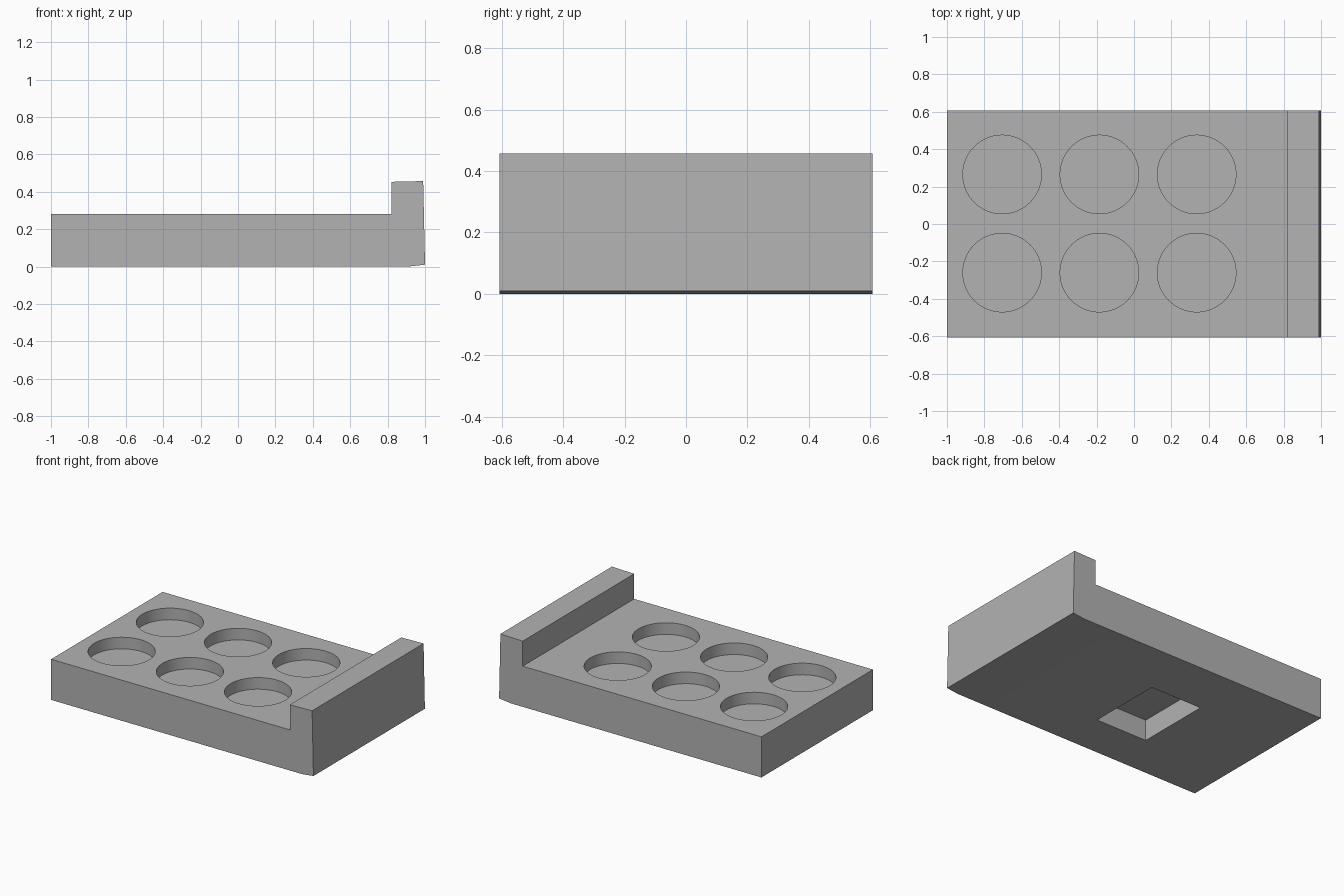
import bpy
import bmesh
from math import radians

cube = bpy.data.objects.get("Cube")
if cube:
    bpy.data.objects.remove(cube, do_unlink=True)

GREY = (0.45, 0.45, 0.45, 1.0)
grey = bpy.data.materials.new("plain grey")
grey.use_nodes = True
grey.diffuse_color = GREY
grey.node_tree.nodes["Principled BSDF"].inputs["Base Color"].default_value = GREY

HALF_WIDTH = 0.607
TOP = 0.28
HOLE_DEPTH = 0.08
POCKET_DEPTH = 0.144


def extruded_profile(name, points, half_width):
    """Side profile in x and z, extruded along y."""
    bm = bmesh.new()
    face = bm.faces.new([bm.verts.new((x, -half_width, z)) for x, z in points])
    moved = bmesh.ops.extrude_face_region(bm, geom=[face])["geom"]
    verts = [v for v in moved if isinstance(v, bmesh.types.BMVert)]
    bmesh.ops.translate(bm, verts=verts, vec=(0, 2 * half_width, 0))
    bmesh.ops.recalc_face_normals(bm, faces=bm.faces)
    mesh = bpy.data.meshes.new(name)
    bm.to_mesh(mesh)
    bm.free()
    obj = bpy.data.objects.new(name, mesh)
    bpy.context.collection.objects.link(obj)
    mesh.materials.append(grey)
    return obj


def cut(target, cutter):
    """Subtract the cutter from the target and remove it."""
    cutter.hide_render = True
    cutter.data.materials.append(grey)
    mod = target.modifiers.new("cut", 'BOOLEAN')
    mod.operation = 'DIFFERENCE'
    mod.solver = 'EXACT'
    mod.object = cutter
    bpy.context.view_layer.objects.active = target
    bpy.ops.object.modifier_apply(modifier=mod.name)
    bpy.data.objects.remove(cutter, do_unlink=True)


# Slab with a raised ledge at one end
tray = extruded_profile("tray_with_ledge", [
    (-1, 0), (0.91, 0), (1, 0.01), (0.99, 0.457),
    (0.82, 0.453), (0.82, TOP), (-1, TOP)], HALF_WIDTH)

# Two rows of three round recesses in the top
for x in (-0.705, -0.185, 0.335):
    for y in (-0.26, 0.265):
        bpy.ops.mesh.primitive_cylinder_add(
            vertices=64, radius=0.21, depth=2 * HOLE_DEPTH, location=(x, y, TOP))
        cut(tray, bpy.context.object)

# Rectangular pocket in the underside
bpy.ops.mesh.primitive_cube_add(size=1, location=(-0.15, -0.037, 0))
pocket = bpy.context.object
pocket.scale = (0.392, 0.525, 2 * POCKET_DEPTH)
cut(tray, pocket)

# Smooth round walls, sharp edges kept
bpy.ops.object.select_all(action='DESELECT')
tray.select_set(True)
bpy.context.view_layer.objects.active = tray
bpy.ops.object.shade_smooth_by_angle(angle=radians(30))
